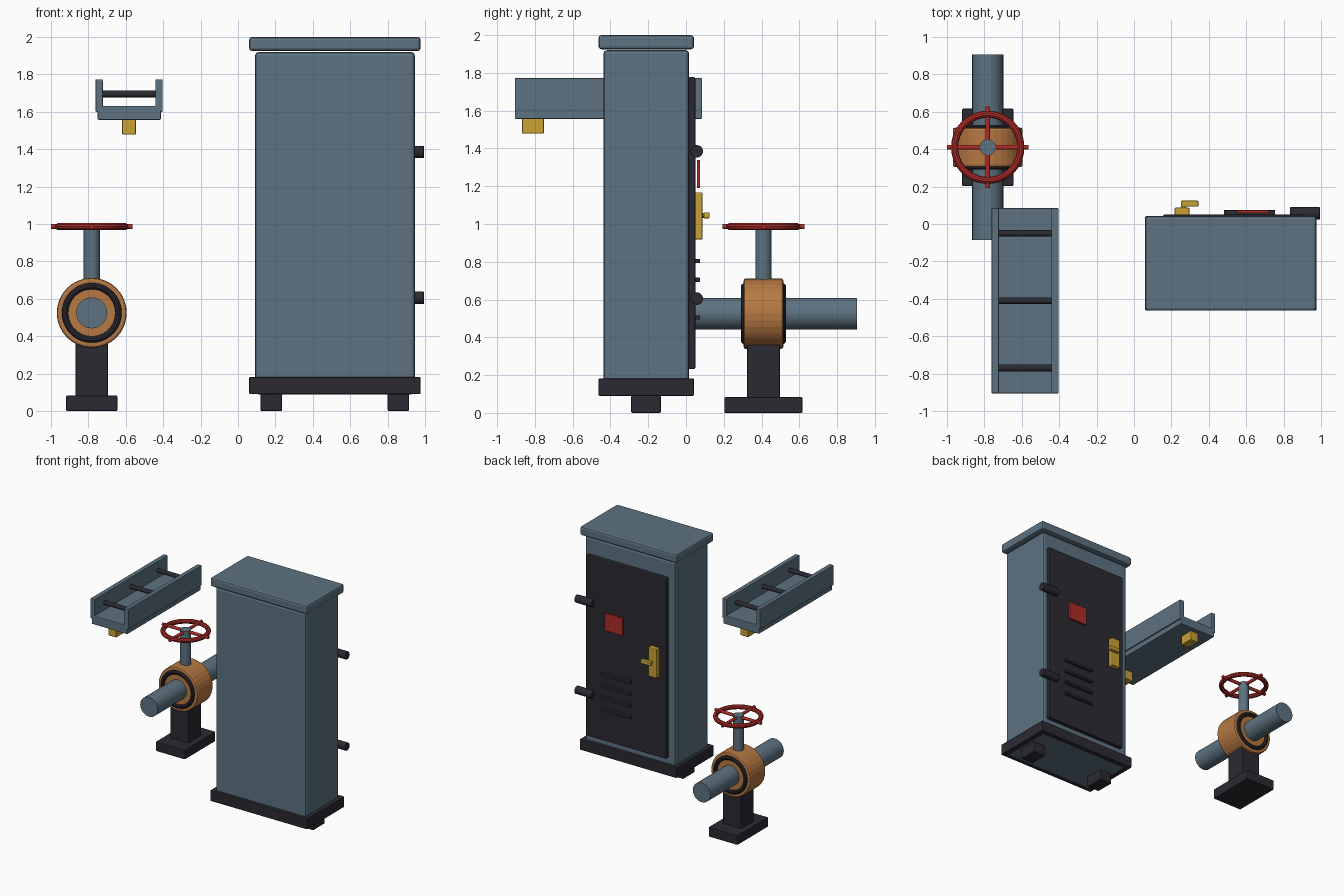
import bpy, math
from mathutils import Vector

if "Cube" in bpy.data.objects:
    bpy.data.objects.remove(bpy.data.objects["Cube"])


def material(name, rgb):
    m = bpy.data.materials.new(name)
    m.diffuse_color = (*rgb, 1)
    m.use_nodes = True
    m.node_tree.nodes["Principled BSDF"].inputs["Base Color"].default_value = m.diffuse_color
    return m


BLUE = material("steel_blue", (0.11, 0.17, 0.22))
DARK = material("charcoal", (0.023, 0.023, 0.031))
ORANGE = material("bronze_orange", (0.47, 0.19, 0.055))
RED = material("signal_red", (0.42, 0.025, 0.02))
YELLOW = material("brass_yellow", (0.58, 0.36, 0.035))


def finish(name, mat, bevel=0, segments=2):
    o = bpy.context.object
    o.name = name
    o.data.materials.append(mat)
    if bevel:
        b = o.modifiers.new("bevel", 'BEVEL')
        b.width, b.segments, b.limit_method = bevel, segments, 'ANGLE'
    return o


def box(name, x, y, z, mat, bevel=0.006):
    """Box from (min, max) pairs on each axis."""
    bpy.ops.mesh.primitive_cube_add(size=1)
    o = finish(name, mat, bevel)
    for v in o.data.vertices:
        v.co = Vector([a[0] if c < 0 else a[1] for a, c in zip((x, y, z), v.co)])
    return o


def rod(name, centre, axis, length, r, mat, sides=24, bevel=0):
    """Cylinder lying along the named axis."""
    rot = {'x': (0, math.pi / 2, 0), 'y': (math.pi / 2, 0, 0), 'z': (0, 0, 0)}[axis]
    bpy.ops.mesh.primitive_cylinder_add(vertices=sides, radius=r, depth=length,
                                        location=centre, rotation=rot)
    return finish(name, mat, bevel)


def ring(name, centre, rot, major, minor, mat, sides=40):
    bpy.ops.mesh.primitive_torus_add(major_radius=major, minor_radius=minor,
                                     major_segments=sides, minor_segments=10,
                                     location=centre, rotation=rot)
    return finish(name, mat)


# Cabinet shell
box("cabinet_body", (0.092, 0.945), (-0.437, 0.017), (0.089, 1.92), BLUE, 0.018)
box("cabinet_roof", (0.06, 0.976), (-0.463, 0.042), (1.925, 2.0), BLUE, 0.015)
box("cabinet_plinth", (0.06, 0.976), (-0.463, 0.042), (0.09, 0.182), DARK, 0.006)
for i, x in enumerate((0.12, 0.80)):
    box(f"cabinet_foot_{i}", (x, x + 0.115), (-0.29, -0.133), (0, 0.092), DARK)

# Door with hinges, louvres, warning plate and latch
box("door", (0.155, 0.91), (0.01, 0.05), (0.232, 1.777), DARK, 0.008)
for i, z in enumerate((0.605, 1.385)):
    rod(f"hinge_{i}", (0.915, 0.057, z), 'x', 0.16, 0.033, DARK, 20, 0.004)
for i in range(4):
    z = 0.505 + 0.1 * i
    box(f"louvre_{i}", (0.48, 0.755), (0.045, 0.074), (z - 0.011, z + 0.011), DARK, 0.003)
box("warning_plate", (0.55, 0.72), (0.058, 0.074), (1.19, 1.34), RED, 0.002)
box("latch_plate", (0.217, 0.297), (0.045, 0.087), (0.918, 1.168), YELLOW)
rod("latch_spindle", (0.267, 0.093, 1.045), 'y', 0.04, 0.012, YELLOW, 16)
box("latch_lever", (0.25, 0.345), (0.093, 0.125), (1.029, 1.062), YELLOW)

# Cable tray
TRAY_Y = (-0.906, 0.085)
box("tray_floor", (-0.75, -0.413), TRAY_Y, (1.557, 1.632), BLUE, 0.005)
box("tray_wall_left", (-0.762, -0.723), TRAY_Y, (1.6, 1.773), BLUE, 0.005)
box("tray_wall_right", (-0.442, -0.403), TRAY_Y, (1.6, 1.773), BLUE, 0.005)
for i, y in enumerate((-0.77, -0.41, -0.05)):
    rod(f"tray_rung_{i}", (-0.5825, y, 1.695), 'x', 0.30, 0.018, DARK, 16)
for i, y in enumerate((-0.81, -0.012)):
    box(f"tray_clamp_{i}", (-0.62, -0.545), (y - 0.058, y + 0.058), (1.478, 1.56), YELLOW)

# Valve on its pipe
X, Y, Z = -0.782, 0.41, 0.525
rod("pipe", (X, Y, Z), 'y', 0.992, 0.083, BLUE, 32)
rod("valve_body", (X, Y, Z), 'y', 0.21, 0.187, ORANGE, 32, 0.012)
for i, s in enumerate((-1, 1)):
    ring(f"valve_seal_{i}", (X, Y + s * 0.102, Z), (math.pi / 2, 0, 0), 0.143, 0.018, DARK)
rod("valve_stem", (X, Y, 0.83), 'z', 0.342, 0.043, BLUE, 24)

# Handwheel
ring("handwheel_rim", (X, Y, 0.986), (0, 0, 0), 0.177, 0.019, RED)
for axis in 'xy':
    rod(f"handwheel_spoke_{axis}", (X, Y, 0.986), axis, 0.436, 0.013, RED, 14)

# Valve pedestal
box("pedestal_post", (X - 0.087, X + 0.087), (Y - 0.087, Y + 0.087), (0.07, 0.37), DARK)
box("pedestal_foot", (X - 0.137, X + 0.137), (Y - 0.207, Y + 0.207), (0, 0.083), DARK)

# Soft shading on the round parts
for o in bpy.data.objects:
    o.select_set(any(k in o.name for k in ("rim", "seal", "hinge", "rung", "spoke", "spindle")))
    if o.select_get():
        bpy.context.view_layer.objects.active = o
bpy.ops.object.shade_smooth_by_angle(angle=math.radians(35))
